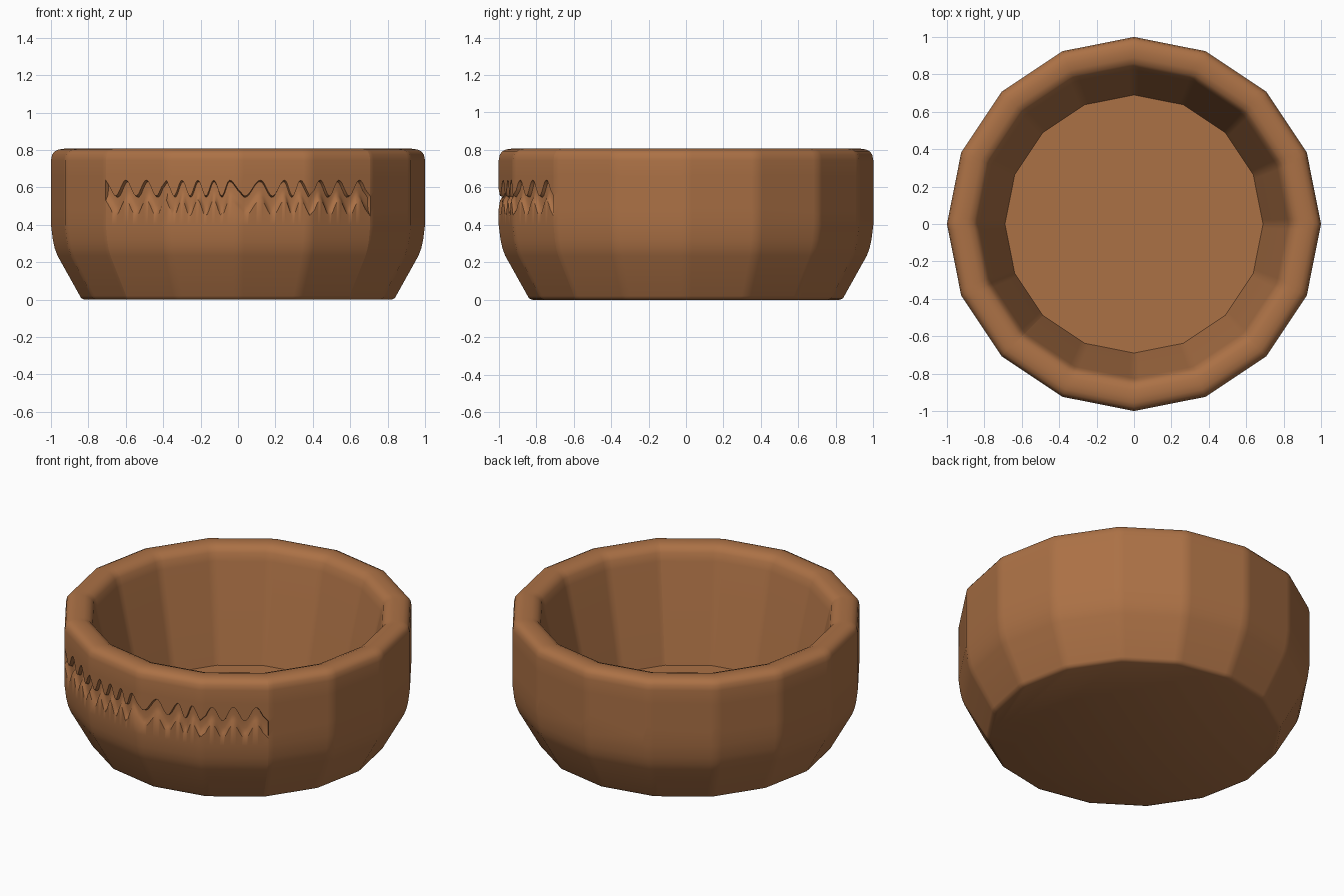
import bpy, math

if "Cube" in bpy.data.objects:
    bpy.data.objects.remove(bpy.data.objects["Cube"])

SIDES = 16
STEP = 2 * math.pi / SIDES
SOFT = math.radians(1.8)      # narrow strip beside each corner keeps facets flat
GROOVE_X = math.sqrt(0.5)     # groove spans the four front facets

# Groove crests along x (mirrors the uneven hand-carved wave)
PEAKS = [-0.71, -0.60, -0.49, -0.385, -0.30, -0.215, -0.13, -0.045,
         0.12, 0.25, 0.335, 0.44, 0.54, 0.65, 0.76]


def wave(x):
    for a, b in zip(PEAKS, PEAKS[1:]):
        if a <= x <= b:
            return 0.042 * math.cos(2 * math.pi * (x - a) / (b - a))
    return 0.0


def poly_radius(a):
    """Radius of a unit polygon with a corner at angle 0."""
    d = (a % STEP) - STEP / 2
    return math.cos(STEP / 2) / math.cos(d)


# Columns: (angle, groove on/off)
columns = []
first, last = 10, 14          # corner numbers where the groove starts and ends
for k in range(SIDES):
    a = k * STEP
    inside = first <= k < last
    if k == first:
        columns += [(a, False), (a + 0.0005, True)]
    elif k == last:
        columns += [(a - 0.0005, True), (a, False)]
    else:
        columns.append((a, first < k < last))
    columns.append((a + SOFT, inside))
    if inside:
        n = 44
        columns += [(a + SOFT + (STEP - 2 * SOFT) * i / n, True) for i in range(1, n)]
    columns.append((a + STEP - SOFT, inside))
columns.sort(key=lambda c: c[0])

# Profile (radius, height) from base to inner floor, with groove rows between
lower = [(0.82, 0.0), (0.838, 0.008), (0.845, 0.02), (0.965, 0.235),
         (0.98, 0.275), (0.99, 0.32), (1.0, 0.40)]
groove = [(0.0, -0.055), (0.014, -0.032), (0.02, 0.0), (0.02, 0.044), (0.0, 0.052)]
upper = [(1.0, 0.66), (1.0, 0.745), (0.994, 0.775), (0.98, 0.793), (0.958, 0.803),
         (0.93, 0.807), (0.89, 0.805), (0.858, 0.793), (0.838, 0.768),
         (0.825, 0.72), (0.69, 0.13)]

verts, faces = [], []
rows = len(lower) + len(groove) + len(upper)
for a, cut in columns:
    pr = poly_radius(a)
    x = pr * math.cos(a)
    mid = 0.545 + wave(x)
    prof = lower + [(1.0 - (d if cut else 0), mid + o) for d, o in groove] + upper
    verts += [(r * pr * math.cos(a), r * pr * math.sin(a), z) for r, z in prof]

n = len(columns)
for i in range(n):
    j = (i + 1) % n
    for k in range(rows - 1):
        faces.append((i * rows + k, j * rows + k, j * rows + k + 1, i * rows + k + 1))
faces.append([i * rows for i in reversed(range(n))])          # underside
faces.append([i * rows + rows - 1 for i in range(n)])         # inner floor

mesh = bpy.data.meshes.new("bowl")
mesh.from_pydata(verts, [], faces)
mesh.update()
bowl = bpy.data.objects.new("bowl", mesh)
bpy.context.collection.objects.link(bowl)

clay = bpy.data.materials.new("brown clay")
clay.diffuse_color = (0.41, 0.165, 0.06, 1)
clay.use_nodes = True
clay.node_tree.nodes["Principled BSDF"].inputs["Base Color"].default_value = clay.diffuse_color
mesh.materials.append(clay)

bpy.context.view_layer.objects.active = bowl
bowl.select_set(True)
bpy.ops.object.shade_smooth_by_angle(angle=math.radians(40))
